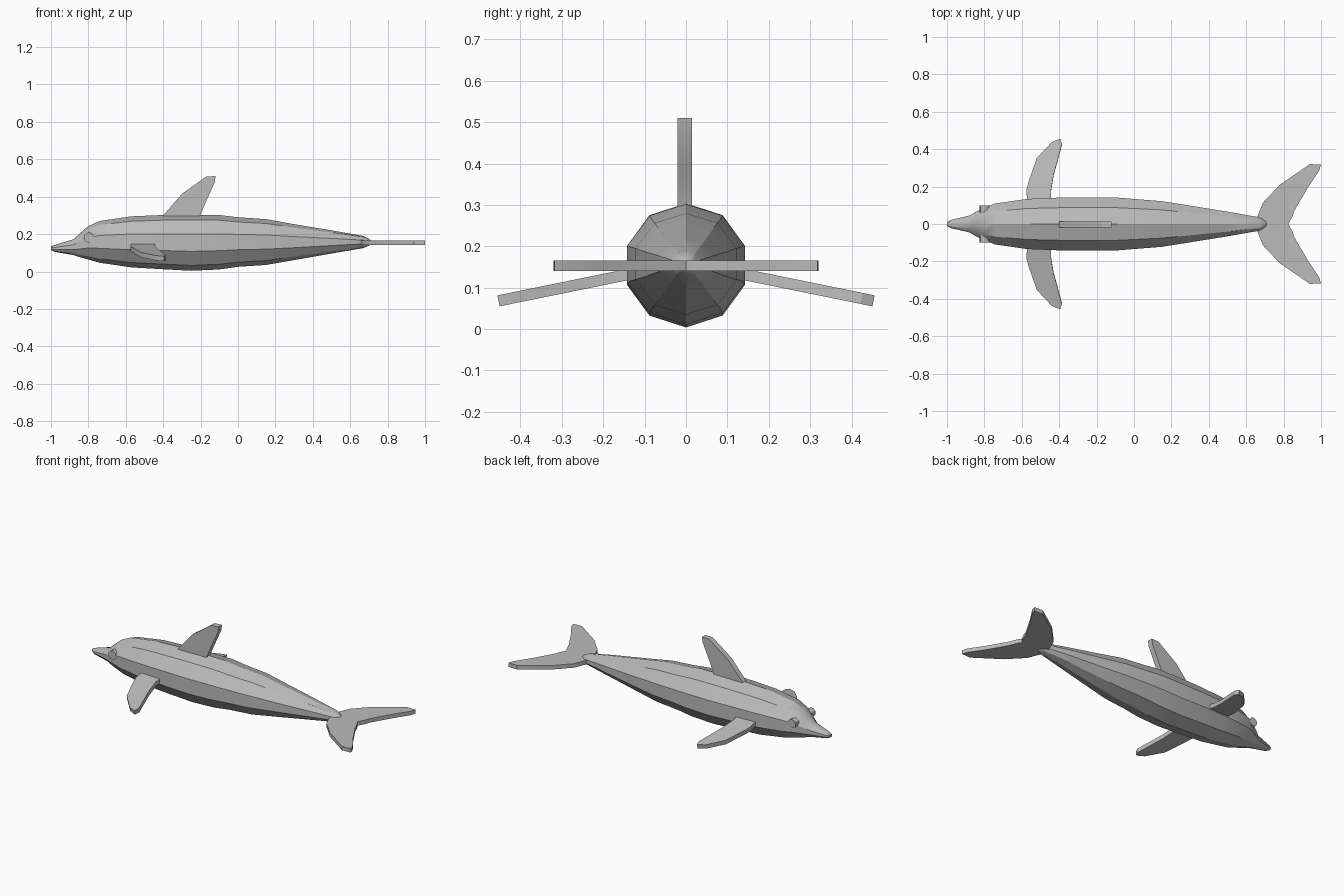
import bpy, bmesh, math
from mathutils import Vector

if "Cube" in bpy.data.objects:
    bpy.data.objects.remove(bpy.data.objects["Cube"])

grey = bpy.data.materials.new("grey skin")
grey.diffuse_color = (0.5, 0.5, 0.5, 1)
grey.use_nodes = True
grey.node_tree.nodes["Principled BSDF"].inputs["Base Color"].default_value = grey.diffuse_color


def finish(name, bm, angle=30):
    bmesh.ops.recalc_face_normals(bm, faces=bm.faces)
    me = bpy.data.meshes.new(name)
    bm.to_mesh(me)
    bm.free()
    ob = bpy.data.objects.new(name, me)
    bpy.context.collection.objects.link(ob)
    me.materials.append(grey)
    bpy.ops.object.select_all(action='DESELECT')
    ob.select_set(True)
    bpy.context.view_layer.objects.active = ob
    bpy.ops.object.shade_smooth_by_angle(angle=math.radians(angle))
    return ob


def slab(name, outline, place, thickness):
    """Flat plate: place(u, v, t) maps outline and thickness to space."""
    bm = bmesh.new()
    lo, hi = [[bm.verts.new(place(u, v, s * thickness / 2)) for u, v in outline]
              for s in (-1, 1)]
    bm.faces.new(lo)
    bm.faces.new(hi[::-1])
    n = len(outline)
    for i in range(n):
        j = (i + 1) % n
        bm.faces.new((lo[i], lo[j], hi[j], hi[i]))
    return finish(name, bm)


# Body: ten-sided rings along x as (x, bottom, top, half width)
stations = [
    (-1.0, .115, .135, .010), (-.98, .105, .142, .022), (-.88, .088, .172, .045),
    (-.85, .078, .200, .063), (-.80, .064, .243, .088), (-.74, .047, .270, .110),
    (-.57, .022, .295, .134), (-.40, .012, .302, .141), (-.25, .004, .304, .143),
    (-.10, .011, .302, .142), (0, .025, .290, .134), (.15, .035, .280, .122),
    (.30, .061, .253, .098), (.50, .096, .220, .066), (.67, .125, .190, .036),
    (.70, .138, .175, .020), (.71, .147, .165, .008)]
bm = bmesh.new()
SIDES = 10
rings = []
for x, bot, top, half in stations:
    ring = []
    for i in range(SIDES):
        a = 2 * math.pi * i / SIDES
        ring.append(bm.verts.new((x, half / math.cos(math.pi / 10) * math.sin(a),
                                  (bot + top) / 2 + (top - bot) / 2 * math.cos(a))))
    rings.append(ring)
for r0, r1 in zip(rings, rings[1:]):
    for i in range(SIDES):
        j = (i + 1) % SIDES
        bm.faces.new((r0[i], r0[j], r1[j], r1[i]))
bm.faces.new(rings[0])
bm.faces.new(rings[-1])
finish("body", bm)

# Dorsal fin
slab("dorsal_fin",
     [(-.37, .25), (-.40, .30), (-.30, .415), (-.17, .508), (-.12, .51),
      (-.125, .475), (-.17, .375), (-.205, .295), (-.21, .25)],
     lambda u, v, t: (u, t - .003, v), .034)

# Pectoral fins, drooping outward
flipper = [(-.57, .10), (-.575, .18), (-.565, .22), (-.52, .35), (-.44, .435),
           (-.395, .453), (-.385, .425), (-.43, .26), (-.445, .17), (-.44, .10)]
droop = math.radians(11.5)
for side, name in ((-1, "right_flipper"), (1, "left_flipper")):
    slab(name, flipper,
         lambda u, v, t: (u, side * (v + t * math.sin(droop)),
                          .132 - (v - .14) * math.tan(droop) + t * math.cos(droop)), .027)

# Tail flukes, one plate mirrored across the middle
half_fluke = [(.655, .03), (.69, .115), (.78, .21), (.94, .32), (1.0, .318),
              (.99, .285), (.93, .195), (.86, .075), (.845, .035)]
outline = half_fluke + [(.825, 0)] + [(x, -y) for x, y in half_fluke[::-1]]
slab("tail_flukes", outline, lambda u, v, t: (u, v, .153 + t), .025)

# Eyes: short discs on each side of the head
for side, name in ((-1, "right_eye"), (1, "left_eye")):
    bm = bmesh.new()
    bmesh.ops.create_cone(bm, cap_ends=True, segments=12, radius1=.027,
                          radius2=.027, depth=.04)
    for v in bm.verts:
        x, y, z = v.co
        v.co = Vector((-.798 + x, side * .078 + z, .182 + y))
    finish(name, bm)
